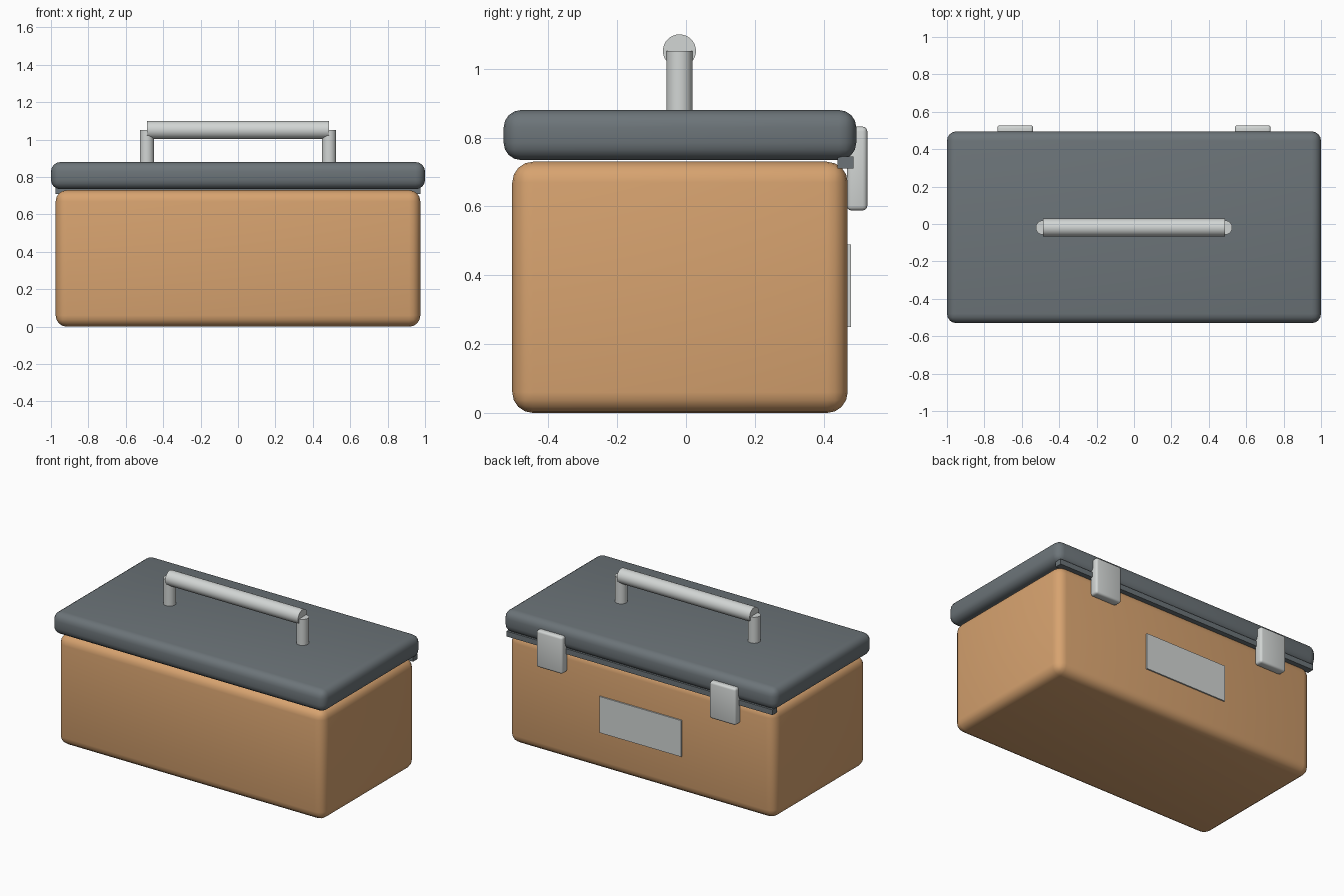
import bpy
from math import radians

cube = bpy.data.objects.get("Cube")
if cube:
    bpy.data.objects.remove(cube, do_unlink=True)


def material(name, rgb):
    mat = bpy.data.materials.new(name)
    mat.use_nodes = True
    mat.diffuse_color = (*rgb, 1)
    mat.node_tree.nodes["Principled BSDF"].inputs["Base Color"].default_value = (*rgb, 1)
    return mat


TAN = material("tan", (0.68, 0.365, 0.16))
SLATE = material("slate grey", (0.15, 0.175, 0.19))
METAL = material("light metal", (0.645, 0.67, 0.66))


def finish(obj, name, mat):
    obj.name = name
    obj.data.materials.append(mat)
    bpy.ops.object.shade_smooth_by_angle(angle=radians(35))
    return obj


def box(name, mat, low, high, bevel=0.0, segments=4):
    """Box between two corners, with optionally rounded edges."""
    center = [(a + b) / 2 for a, b in zip(low, high)]
    bpy.ops.mesh.primitive_cube_add(size=1, location=center)
    obj = bpy.context.object
    obj.scale = [b - a for a, b in zip(low, high)]
    bpy.ops.object.transform_apply(location=False, rotation=False, scale=True)
    if bevel:
        mod = obj.modifiers.new("rounding", "BEVEL")
        mod.width = bevel
        mod.segments = segments
        bpy.ops.object.modifier_apply(modifier=mod.name)
    return finish(obj, name, mat)


def rod(name, mat, radius, length, center, tilt=0.0):
    bpy.ops.mesh.primitive_cylinder_add(vertices=32, radius=radius, depth=length,
                                        location=center, rotation=(0, tilt, 0))
    return finish(bpy.context.object, name, mat)


# Case and lid
box("case_body", TAN, (-0.975, -0.505, 0), (0.975, 0.47, 0.73), 0.06)
box("lid", SLATE, (-1, -0.53, 0.735), (1, 0.495, 0.88), 0.05)

# Hinge strip and label plate on the back
box("rear_strip", SLATE, (-0.975, 0.44, 0.71), (0.975, 0.487, 0.745))
box("label_plate", METAL, (-0.3, 0.47, 0.25), (0.3, 0.479, 0.49))

# Handle bar
HANDLE_X, HANDLE_Y, BAR_Z = 0.487, -0.019, 1.052
rod("handle_bar", METAL, 0.048, 2 * HANDLE_X, (0, HANDLE_Y, BAR_Z), radians(90))

# Paired latches and handle posts
for side, s in (("left", 1), ("right", -1)):
    x = 0.635 * s
    box(side + "_latch", METAL, (x - 0.096, 0.468, 0.588), (x + 0.096, 0.527, 0.832), 0.014, 3)
    rod(side + "_handle_post", METAL, 0.038, 0.19, (HANDLE_X * s, HANDLE_Y, 0.957))
